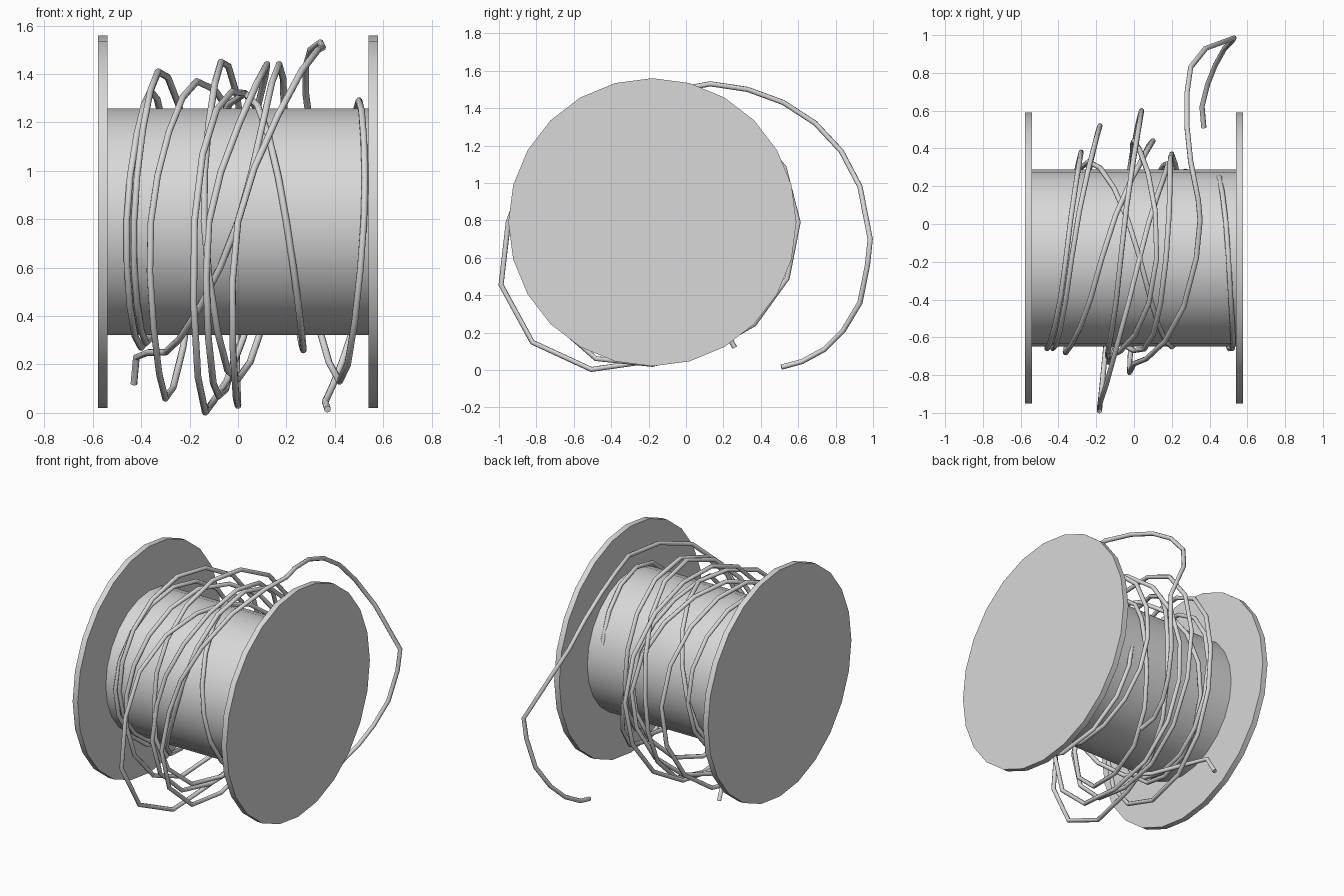
import bpy, math
from mathutils import Vector

if "Cube" in bpy.data.objects:
    bpy.data.objects.remove(bpy.data.objects["Cube"])

AXIS_Y, AXIS_Z = -0.18, 0.79
WIRE_RADIUS = 0.014
STEPS = 4  # wire segments per quarter turn


def material(name, value):
    mat = bpy.data.materials.new(name)
    mat.use_nodes = True
    color = (value, value, value, 1)
    mat.diffuse_color = color
    mat.node_tree.nodes["Principled BSDF"].inputs["Base Color"].default_value = color
    return mat


GREY = material("light grey", 0.69)


def disc(name, x, radius, depth):
    """Cylinder lying along x on the spool axis."""
    bpy.ops.mesh.primitive_cylinder_add(vertices=24, radius=radius, depth=depth,
                                        location=(x, AXIS_Y, AXIS_Z),
                                        rotation=(0, math.pi / 2, 0))
    obj = bpy.context.object
    obj.name = name
    obj.data.materials.append(GREY)
    bpy.ops.object.shade_smooth_by_angle(angle=math.radians(30))


def polar(x, radius, quarter):
    """Point around the axis: quarter 0 bottom, 1 front, 2 top, 3 back."""
    a = quarter * math.pi / 2
    return Vector((x, AXIS_Y - radius * math.sin(a), AXIS_Z - radius * math.cos(a)))


def winding(keys, start, direction=1, bulges={}):
    """Smooth path through (x, radius) keys, one per quarter; bulges swell a quarter."""
    pts = []
    for i in range(len(keys) - 1):
        p, a, b, n = [Vector(keys[min(max(i + k, 0), len(keys) - 1)]) for k in (-1, 0, 1, 2)]
        for s in range(STEPS):
            t = s / STEPS
            v = a + 0.5 * t * (b - p + t * (2 * p - 5 * a + 4 * b - n + t * (3 * (a - b) + n - p)))
            swell = bulges.get(i, 0) * math.sin(math.pi * t)
            pts.append(polar(v.x, v.y + swell, start + direction * (i + t)))
    pts.append(polar(*keys[-1], start + direction * (len(keys) - 1)))
    return pts


def wire(name, points):
    curve = bpy.data.curves.new(name, "CURVE")
    curve.dimensions = "3D"
    curve.bevel_depth = WIRE_RADIUS
    curve.bevel_resolution = 2
    curve.use_fill_caps = True
    spline = curve.splines.new("POLY")
    spline.points.add(len(points) - 1)
    for point, co in zip(spline.points, points):
        point.co = (*co, 1)
    obj = bpy.data.objects.new(name, curve)
    bpy.context.collection.objects.link(obj)
    curve.materials.append(GREY)
    bpy.ops.object.select_all(action="DESELECT")
    obj.select_set(True)
    bpy.context.view_layer.objects.active = obj
    bpy.ops.object.convert(target="MESH")
    bpy.ops.object.shade_smooth_by_angle(angle=math.radians(50))


# Spool: drum between two flanges
disc("drum", 0, 0.468, 1.1)
for side, label in ((-1, "right"), (1, "left")):
    disc(label + "_flange", side * 0.559, 0.77, 0.038)

# Loose windings, one row per turn: bottom, front, top, back
turns = [
    (-.3, .54), (0, .49), (.17, .65), (.2, .55),
    (.27, .53), (.2, .47), (.03, .53), (-.24, .51),
    (-.4, .52), (-.46, .48), (-.36, .54), (-.28, .56),
    (-.38, .5), (-.43, .48), (-.33, .62), (-.18, .7),
    (-.3, .73), (-.36, .5), (-.17, .58), (.1, .62),
    (-.1, .74), (-.18, .77), (.03, .53), (.18, .5),
    (0, .65), (-.14, .52), (-.07, .66), (.04, .78),
    (-.08, .72), (-.12, .52), (.12, .65), (0, .62),
    (0, .76), (0, .56), (.33, .71),
]
sag = {20: .13, 24: .05, 28: .07, 32: .09}
first_end = [Vector((-.43, .26, .12)), Vector((-.42, .2, .23)), Vector((-.37, .0, .25))]
# Free end swinging out behind the spool
tail = [(.35, .02, 1.51), (.34, .13, 1.53), (.3, .33, 1.5), (.28, .52, 1.43),
        (.28, .69, 1.32), (.3, .83, 1.17), (.38, .93, .98), (.53, .985, .7),
        (.52, .97, .56), (.48, .93, .36), (.43, .84, .21), (.39, .74, .11),
        (.36, .62, .045), (.37, .51, .015)]
wire("wound_wire", first_end + winding(turns, 0, 1, sag) + [Vector(p) for p in tail])

# Strand beside the left flange, tucked into the drum at its start
wire("side_strand", winding([(.44, .45), (.5, .5), (.52, .48), (.42, .66), (.24, .45)], 3, -1))
